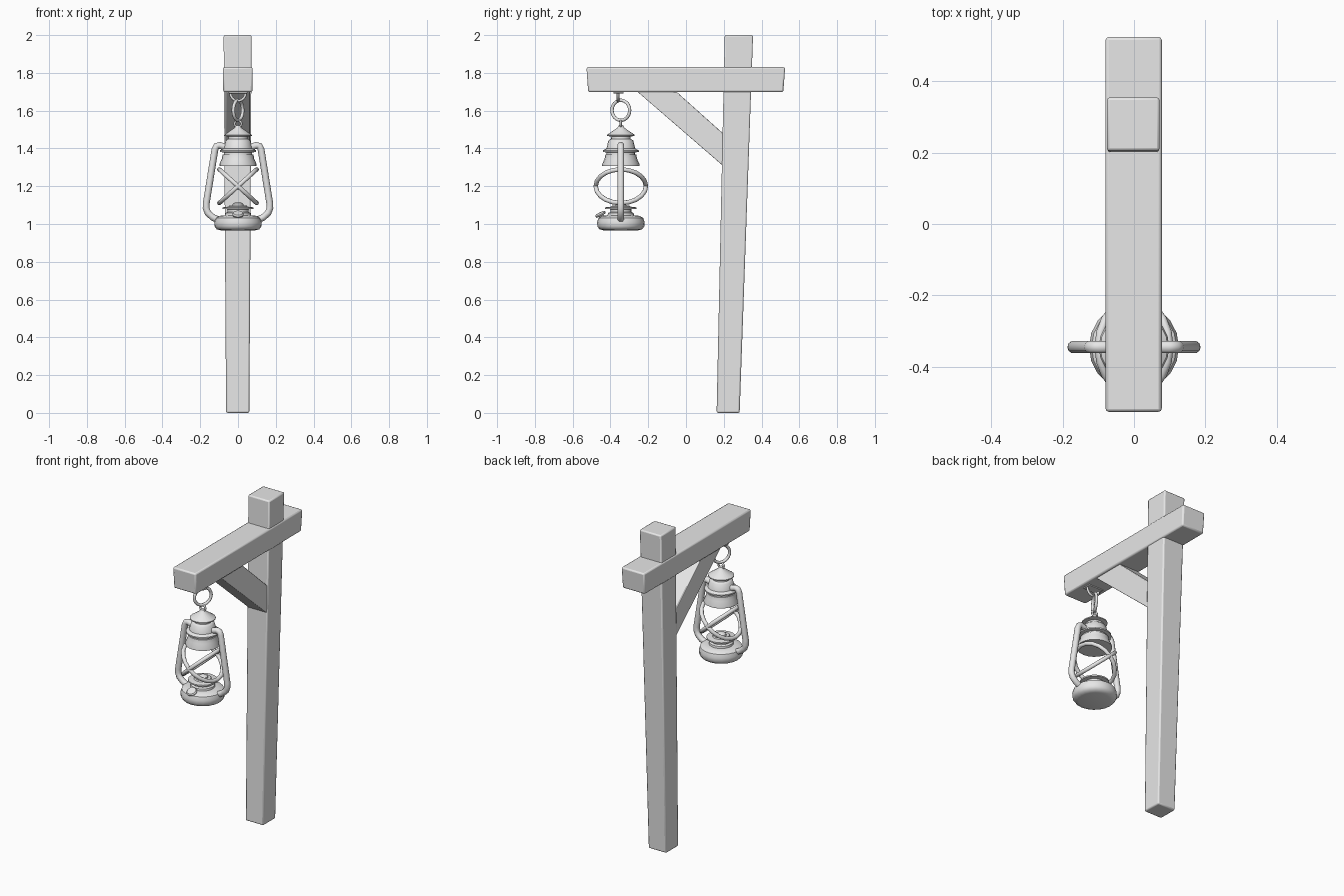
import bpy, bmesh, math
from mathutils import Vector, Matrix

cube = bpy.data.objects.get("Cube")
if cube:
    bpy.data.objects.remove(cube, do_unlink=True)

grey = bpy.data.materials.new("plain grey")
grey.use_nodes = True
grey.diffuse_color = (0.8, 0.8, 0.8, 1)
grey.node_tree.nodes["Principled BSDF"].inputs["Base Color"].default_value = (0.8, 0.8, 0.8, 1)

CENTRE = Vector((0, -0.345, 0))   # lantern axis


def finish(name, bm, bevel=0, angle=40):
    bmesh.ops.recalc_face_normals(bm, faces=bm.faces[:])
    mesh = bpy.data.meshes.new(name)
    bm.to_mesh(mesh)
    bm.free()
    mesh.materials.append(grey)
    ob = bpy.data.objects.new(name, mesh)
    bpy.context.collection.objects.link(ob)
    if bevel:
        mod = ob.modifiers.new("soft edges", "BEVEL")
        mod.width, mod.segments = bevel, 2
    bpy.ops.object.select_all(action="DESELECT")
    ob.select_set(True)
    bpy.context.view_layer.objects.active = ob
    bpy.ops.object.shade_smooth_by_angle(angle=math.radians(angle))
    return ob


def loft(name, first, second, bevel):
    """Solid between two outlines with the same number of points."""
    bm = bmesh.new()
    a = [bm.verts.new(p) for p in first]
    b = [bm.verts.new(p) for p in second]
    bm.faces.new(a)
    bm.faces.new(b)
    for i in range(len(a)):
        j = (i + 1) % len(a)
        bm.faces.new((a[i], a[j], b[j], b[i]))
    return finish(name, bm, bevel)


def rect(x0, x1, y0, y1, z):
    return [(x0, y0, z), (x1, y0, z), (x1, y1, z), (x0, y1, z)]


def lathe(name, profile, steps=20, matrix=None):
    """Spin (radius, height) points around z."""
    bm = bmesh.new()
    verts = [bm.verts.new((r, 0, z)) for r, z in profile]
    edges = [bm.edges.new(pair) for pair in zip(verts, verts[1:])]
    bmesh.ops.spin(bm, geom=verts + edges, axis=(0, 0, 1), cent=(0, 0, 0),
                   angle=math.tau, steps=steps, use_merge=True)
    bmesh.ops.remove_doubles(bm, verts=bm.verts[:], dist=0.0002)
    bm.transform(matrix or Matrix.Translation(CENTRE))
    return finish(name, bm)


def tube(name, path, radius, closed=False, sides=10):
    """Round tube along a planar path."""
    pts = [Vector(p) for p in path]
    n = len(pts)
    normal = (pts[1] - pts[0]).cross(pts[n // 2] - pts[0]).normalized()
    bm = bmesh.new()
    rings = []
    for i, p in enumerate(pts):
        prev = pts[i - 1] if closed or i else p
        nxt = pts[(i + 1) % n] if closed or i < n - 1 else p
        side = (nxt - prev).normalized().cross(normal)
        rings.append([bm.verts.new(p + radius * (side * math.cos(t) + normal * math.sin(t)))
                      for t in (math.tau * k / sides for k in range(sides))])
    for i in range(n if closed else n - 1):
        a, b = rings[i], rings[(i + 1) % n]
        for k in range(sides):
            m = (k + 1) % sides
            bm.faces.new((a[k], a[m], b[m], b[k]))
    if not closed:
        bm.faces.new(rings[0])
        bm.faces.new(rings[-1])
    return finish(name, bm, angle=60)


def arc(centre, u, v, radius, start=0, end=math.tau, count=20, closed=True):
    steps = count if closed else count - 1
    angles = [start + (end - start) * i / steps for i in range(count)]
    return [Vector(centre) + radius * (Vector(u) * math.cos(t) + Vector(v) * math.sin(t))
            for t in angles]


# Timber frame
loft("post", rect(-0.063, 0.06, 0.162, 0.284, 0), rect(-0.076, 0.072, 0.205, 0.355, 2), 0.008)
loft("beam", rect(-0.078, 0.076, -0.518, 0.515, 1.698),
     rect(-0.08, 0.078, -0.527, 0.525, 1.83), 0.009)
brace_side = [(-0.257, 1.7), (-0.05, 1.7), (0.196, 1.48), (0.196, 1.308)]
loft("brace", [(-0.066, y, z) for y, z in brace_side],
     [(0.063, y, z) for y, z in brace_side], 0.004)

# Staple and hanging ring
loft("staple_plate", rect(-0.05, 0.05, -0.385, -0.33, 1.692),
     rect(-0.05, 0.05, -0.385, -0.33, 1.7), 0.002)
tube("staple", arc((0, -0.36, 1.692), (1, 0, 0), (0, 0, 1), 0.04,
                   math.pi, math.tau, 10, False), 0.007)
turn = math.radians(28)
tube("hanging_ring", arc((0, -0.345, 1.602), (math.sin(turn), math.cos(turn), 0),
                         (0, 0, 1), 0.053, count=24), 0.009, True)
tube("top_loop", arc((0, -0.345, 1.53), (1, 0, 0), (0, 0, 1), 0.018, count=14), 0.006, True, 8)

# Lantern chimney
lathe("chimney_cap", [(0, 1.525), (0.012, 1.522), (0.018, 1.51), (0.073, 1.472),
                      (0.073, 1.466), (0.05, 1.463), (0, 1.463)])
lathe("chimney_neck", [(0, 1.466), (0.05, 1.466), (0.052, 1.444), (0, 1.444)])
lathe("upper_hood", [(0, 1.45), (0.055, 1.45), (0.066, 1.441), (0.076, 1.4), (0.095, 1.39),
                     (0.095, 1.382), (0.075, 1.378), (0, 1.378)])
lathe("hood_band", [(0, 1.385), (0.074, 1.385), (0.076, 1.36), (0, 1.36)])
lathe("lower_hood", [(0, 1.368), (0.082, 1.368), (0.086, 1.345), (0.099, 1.316),
                     (0.099, 1.308), (0.08, 1.306), (0, 1.312)])

# Fuel tank and burner
lathe("fuel_tank", [(0, 0.966), (0.09, 0.966), (0.113, 0.972), (0.124, 0.987), (0.126, 1.01),
                    (0.119, 1.032), (0.1, 1.043), (0.07, 1.046), (0, 1.048)])
lathe("burner", [(0, 1.045), (0.07, 1.045), (0.068, 1.058), (0.056, 1.063), (0.056, 1.078),
                 (0.083, 1.08), (0.083, 1.088), (0.05, 1.092), (0.046, 1.098), (0, 1.098)])
lathe("wick_cap", [(0, 1.098), (0.03, 1.098), (0.028, 1.107), (0.014, 1.115), (0, 1.116)], 14)
tilt = Matrix.Translation((0, -0.453, 1.052)) @ Matrix.Rotation(math.radians(27), 4, "X")
lathe("filler_cap", [(0, -0.025), (0.014, -0.025), (0.014, -0.009), (0.028, -0.008),
                     (0.031, 0), (0.026, 0.008), (0, 0.01)], 14, tilt)

# Two crossed guard hoops, and a bent air tube on each side
for side, label in ((1, "left"), (-1, "right")):
    lean = math.radians(42) * side
    tube(label + "_guard_hoop", arc((0, -0.345, 1.2), (0, 1, 0),
                                    (math.cos(lean), 0, math.sin(lean)), 0.133), 0.012, True)
    bend = [(0.06, 1.405), (0.1, 1.417), (0.114, 1.412), (0.122, 1.395), (0.168, 1.11),
            (0.169, 1.085), (0.16, 1.06), (0.135, 1.036), (0.1, 1.02)]
    tube(label + "_air_tube", [(side * x, -0.345, z) for x, z in bend], 0.018)
